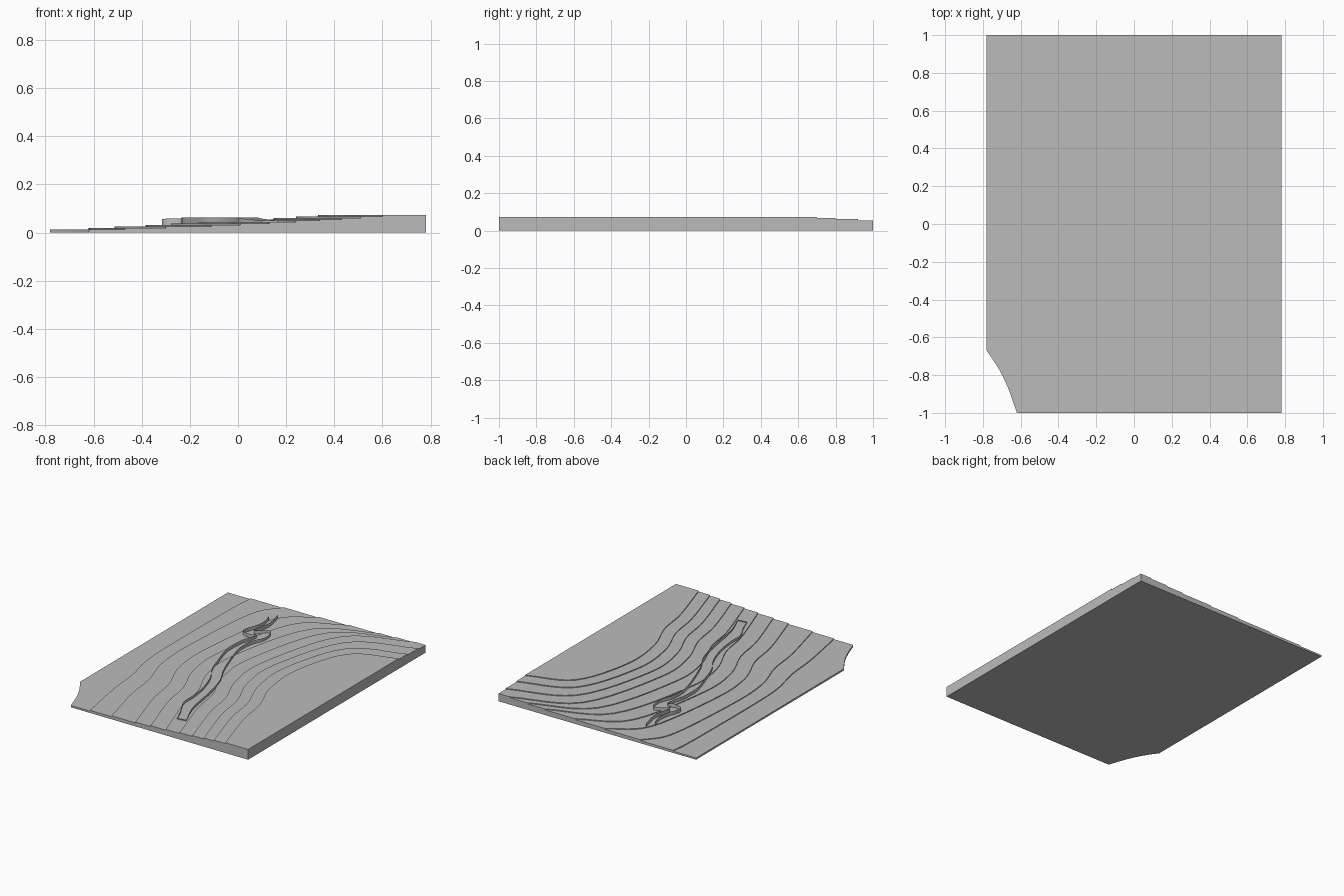
import bpy
import bmesh
from mathutils import Vector

cube = bpy.data.objects.get("Cube")
if cube:
    bpy.data.objects.remove(cube, do_unlink=True)

HALF_X, HALF_Y = 0.78, 1.0
BASE, STEP = 0.0125, 0.0061

grey = bpy.data.materials.new("model_board_grey")
grey.use_nodes = True
grey.diffuse_color = (0.5, 0.5, 0.5, 1)
grey.node_tree.nodes["Principled BSDF"].inputs["Base Color"].default_value = (0.5, 0.5, 0.5, 1)


def smooth_path(points, steps=6):
    """Catmull-Rom curve through the points, kept inside the board."""
    p = [Vector(q) for q in points]
    p = [2 * p[0] - p[1]] + p + [2 * p[-1] - p[-2]]
    path = []
    for a, b, c, d in zip(p, p[1:], p[2:], p[3:]):
        for k in range(steps):
            t = k / steps
            path.append((2 * b + (c - a) * t + (2 * a - 5 * b + 4 * c - d) * t**2
                         + (3 * b - a - 3 * c + d) * t**3) / 2)
    path.append(p[-2])
    return [(min(v.x, HALF_X), max(-HALF_Y, min(v.y, HALF_Y))) for v in path]


def finish(name, bm):
    mesh = bpy.data.meshes.new(name)
    bm.to_mesh(mesh)
    bm.free()
    mesh.materials.append(grey)
    obj = bpy.data.objects.new(name, mesh)
    bpy.context.collection.objects.link(obj)


def slab(name, outline, bottom, top):
    """Flat sheet of board cut to an outline."""
    bm = bmesh.new()
    face = bm.faces.new([bm.verts.new((x, y, bottom)) for x, y in outline])
    new = bmesh.ops.extrude_face_region(bm, geom=[face], use_keep_orig=True)["geom"]
    for v in new:
        if isinstance(v, bmesh.types.BMVert):
            v.co.z = top
    bmesh.ops.recalc_face_normals(bm, faces=bm.faces)
    finish(name, bm)


# Base board with the scooped front corner
corner = smooth_path([(-0.78, -0.67), (-0.72, -0.76), (-0.67, -0.86), (-0.62, -1)])
slab("base_board", corner + [(HALF_X, -HALF_Y), (HALF_X, HALF_Y), (-HALF_X, HALF_Y)], 0, BASE)

# Terrain layers: x at the front edge, x at the middle, end point at the back or side
contours = [
    (-0.47, -0.62, (-0.60, 1)), (-0.30, -0.51, (-0.34, 1)),
    (-0.11, -0.38, (-0.06, 1)), (0.01, -0.27, (0.18, 1)),
    (0.13, -0.16, (0.42, 1)), (0.24, -0.04, (0.56, 1)),
    (0.34, 0.07, (0.70, 1)), (0.43, 0.16, (HALF_X, 0.92)),
    (0.51, 0.25, (HALF_X, 0.80)), (0.60, 0.34, (HALF_X, 0.70)),
]
for i, (front, mid, end) in enumerate(contours):
    bend = [(front + (mid - front) * f, y)
            for y, f in ((-1, 0), (-0.64, 0.42), (-0.4, 0.58), (-0.15, 0.93), (0.18, 1))]
    bend.append((mid + (end[0] - mid) * 0.3, 0.18 + (end[1] - 0.18) * 0.75))
    outline = smooth_path(bend + [end])
    if end[1] == HALF_Y:
        outline.append((HALF_X, HALF_Y))
    outline.append((HALF_X, -HALF_Y))
    z = BASE + i * STEP
    slab(f"terrain_layer_{i + 1}", outline, z, z + STEP)


# Thin upright walls tracing both sides of the winding track
def track_wall(name, path):
    bm = bmesh.new()
    pairs = []
    for x, y in path:
        top = min(0.062, 0.049 + 0.05 * (y + 0.83)) - 0.005 * max(0, min(1, (y - 0.4) * 10))
        pairs.append((bm.verts.new((x, y, 0.02)), bm.verts.new((x, y, top))))
    for (a, b), (c, d) in zip(pairs, pairs[1:]):
        bm.faces.new((a, c, d, b))
    finish(name, bm)


left_side = smooth_path([
    (0.10, -0.83), (0.06, -0.73), (0.005, -0.62), (0, -0.5), (-0.02, -0.36),
    (-0.07, -0.21), (-0.14, -0.09), (-0.18, 0.03), (-0.23, 0.2), (-0.23, 0.35),
    (-0.21, 0.43), (-0.20, 0.495), (-0.25, 0.48), (-0.31, 0.5), (-0.31, 0.55),
    (-0.285, 0.62), (-0.28, 0.7), (-0.30, 0.78)])
right_side = smooth_path([
    (0.165, -0.82), (0.10, -0.65), (0.06, -0.42), (0.01, -0.22), (-0.06, -0.08),
    (-0.12, 0.08), (-0.17, 0.25), (-0.17, 0.38), (-0.135, 0.48), (-0.14, 0.56),
    (-0.17, 0.6), (-0.21, 0.575), (-0.26, 0.55), (-0.24, 0.65), (-0.24, 0.72),
    (-0.265, 0.83)])
track_wall("track_wall_right", left_side)
track_wall("track_wall_left", right_side)
track_wall("track_wall_front", [left_side[0], right_side[0]])
